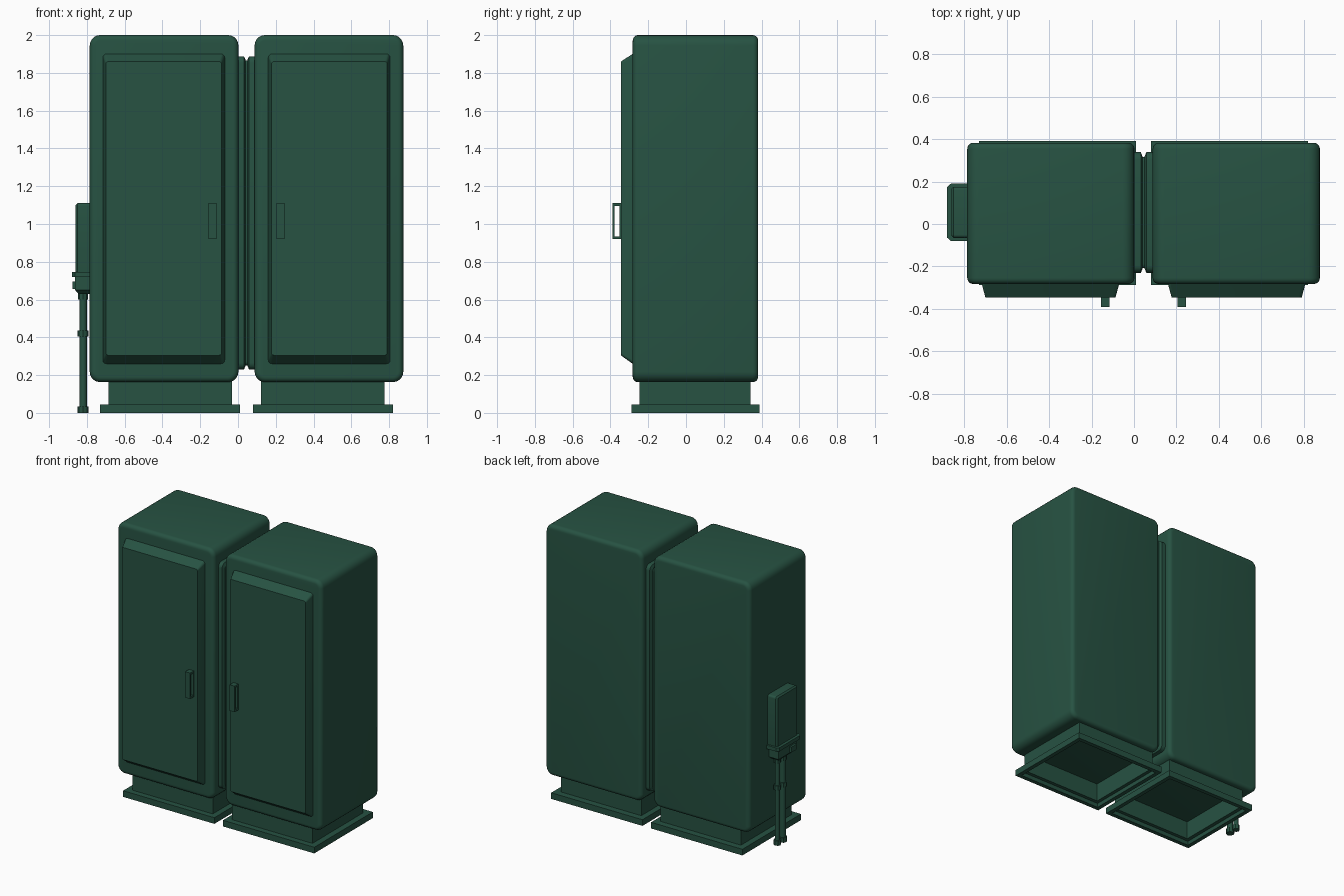
import bpy, bmesh, math

if "Cube" in bpy.data.objects:
    bpy.data.objects.remove(bpy.data.objects["Cube"])

green = bpy.data.materials.new("dark_green")
green.diffuse_color = (0.02, 0.085, 0.055, 1)
green.use_nodes = True
green.node_tree.nodes["Principled BSDF"].inputs["Base Color"].default_value = green.diffuse_color


def rounded_rect(a0, a1, b0, b1, r, seg=5):
    if r <= 0:
        return [(a0, b0), (a1, b0), (a1, b1), (a0, b1)]
    pts = []
    corners = [(a1 - r, b0 + r, -90), (a1 - r, b1 - r, 0),
               (a0 + r, b1 - r, 90), (a0 + r, b0 + r, 180)]
    for ca, cb, start in corners:
        for i in range(seg + 1):
            t = math.radians(start + 90 * i / seg)
            pts.append((ca + r * math.cos(t), cb + r * math.sin(t)))
    return pts


def finish(name, bm, mirrored=False):
    if mirrored:
        for v in bm.verts:
            v.co.x = 0.09 - v.co.x
    bmesh.ops.recalc_face_normals(bm, faces=bm.faces)
    mesh = bpy.data.meshes.new(name)
    bm.to_mesh(mesh)
    bm.free()
    mesh.materials.append(green)
    ob = bpy.data.objects.new(name, mesh)
    bpy.context.collection.objects.link(ob)
    bpy.ops.object.select_all(action='DESELECT')
    ob.select_set(True)
    bpy.context.view_layer.objects.active = ob
    bpy.ops.object.shade_smooth_by_angle(angle=math.radians(32))
    return ob


def loft(name, axis, sections, ends="cap", mirrored=False):
    """Sections are (position, a0, a1, b0, b1, radius) along the axis."""
    place = {'x': lambda p, a, b: (p, a, b),
             'y': lambda p, a, b: (a, p, b),
             'z': lambda p, a, b: (a, b, p)}[axis]
    bm = bmesh.new()
    rings = [[bm.verts.new(place(s[0], a, b)) for a, b in rounded_rect(*s[1:])]
             for s in sections]
    pairs = list(zip(rings, rings[1:]))
    if ends == "loop":
        pairs.append((rings[-1], rings[0]))
    for lo, hi in pairs:
        n = len(lo)
        for i in range(n):
            bm.faces.new((lo[i], lo[(i + 1) % n], hi[(i + 1) % n], hi[i]))
    if ends == "cap":
        bm.faces.new(rings[0])
        bm.faces.new(rings[-1])
    return finish(name, bm, mirrored)


def inset(p, rect, d, r):
    a0, a1, b0, b1 = rect
    return (p, a0 + d, a1 - d, b0 + d, b1 - d, r)


def cylinder(name, x, y, z0, z1, r, sides=16):
    bm = bmesh.new()
    bmesh.ops.create_cone(bm, cap_ends=True, segments=sides, radius1=r,
                          radius2=r, depth=z1 - z0)
    bmesh.ops.translate(bm, verts=bm.verts, vec=(x, y, (z0 + z1) / 2))
    return finish(name, bm)


# Two mirrored cabinets
for side, m in (("left", False), ("right", True)):
    # Body with soft front and back edges
    body, rr = (-0.785, 0.002, 0.163, 2.0), 0.028
    angles = [math.radians(18 * i) for i in range(6)]
    secs = [inset(-0.282 + rr * (1 - math.sin(t)), body,
                  rr * (1 - math.cos(t)), 0.055 - rr * (1 - math.cos(t)))
            for t in reversed(angles)]
    secs += [inset(0.382 - rr * (1 - math.sin(t)), body,
                   rr * (1 - math.cos(t)), 0.055 - rr * (1 - math.cos(t)))
             for t in angles]
    loft(side + "_cabinet_body", 'y', secs, mirrored=m)

    # Tapered raised door
    loft(side + "_door", 'y', [
        (-0.27, -0.716, -0.07, 0.26, 1.90, 0.02),
        (-0.283, -0.716, -0.07, 0.26, 1.90, 0.02),
        (-0.345, -0.70, -0.087, 0.305, 1.86, 0.014)], mirrored=m)

    # Square loop handle
    outer = (-0.39, -0.343, 0.92, 1.11, 0)
    inner = (-0.379, -0.353, 0.934, 1.096, 0)
    loft(side + "_handle", 'x', [(-0.155, *outer), (-0.115, *outer),
                                 (-0.115, *inner), (-0.155, *inner)],
         ends="loop", mirrored=m)

    # Hollow plinth and floor flange
    plinth = (-0.685, -0.033, -0.245, 0.342)
    flange = (-0.73, 0.01, -0.288, 0.39)
    loft(side + "_plinth", 'z', [
        inset(0.17, plinth, 0, 0), inset(0.045, plinth, 0, 0),
        inset(0.045, flange, 0, 0), inset(0.0, flange, 0, 0),
        inset(0.0, flange, 0.03, 0), inset(0.03, flange, 0.03, 0),
        inset(0.03, plinth, 0.012, 0), inset(0.17, plinth, 0.012, 0)],
        ends="loop", mirrored=m)

# Pleated connector between the cabinets
joint = (-0.23, 0.338, 0.23, 1.888)
loft("cabinet_connector", 'x', [
    inset(-0.005, joint, 0, 0.035), inset(0.032, joint, 0, 0.035),
    inset(0.041, joint, 0.022, 0.02), inset(0.049, joint, 0.022, 0.02),
    inset(0.058, joint, 0, 0.035), inset(0.095, joint, 0, 0.035)])

# Side service box: cover, lip and tapered lower housing
loft("service_box_cover", 'x', [
    (-0.78, -0.065, 0.175, 0.73, 1.11, 0.015),
    (-0.85, -0.065, 0.175, 0.73, 1.11, 0.015),
    (-0.86, -0.055, 0.165, 0.74, 1.10, 0.008)])
loft("service_box_lip", 'x', [
    (-0.78, -0.08, 0.19, 0.72, 0.747, 0),
    (-0.862, -0.08, 0.19, 0.72, 0.747, 0),
    (-0.88, -0.064, 0.174, 0.72, 0.747, 0)])
loft("service_box_lower", 'z', [
    (0.63, -0.845, -0.785, -0.025, 0.135, 0),
    (0.65, -0.862, -0.78, -0.05, 0.16, 0),
    (0.725, -0.862, -0.78, -0.05, 0.16, 0)])
loft("service_box_latch", 'x', [
    (-0.86, -0.03, 0.03, 0.655, 0.695, 0),
    (-0.876, -0.03, 0.03, 0.655, 0.695, 0)])

# Two conduits with couplings and feet
for n, y, r in ((1, 0.05, 0.02), (2, 0.113, 0.016)):
    tag = "conduit_%d" % n
    cylinder(tag + "_pipe", -0.82, y, 0.0, 0.64, r)
    cylinder(tag + "_foot", -0.82, y, 0.0, 0.035, r + 0.009, 8)
    cylinder(tag + "_coupling", -0.82, y, 0.405, 0.437, r + 0.009, 8)
    cylinder(tag + "_top_collar", -0.82, y, 0.60, 0.635, r + 0.007, 8)
